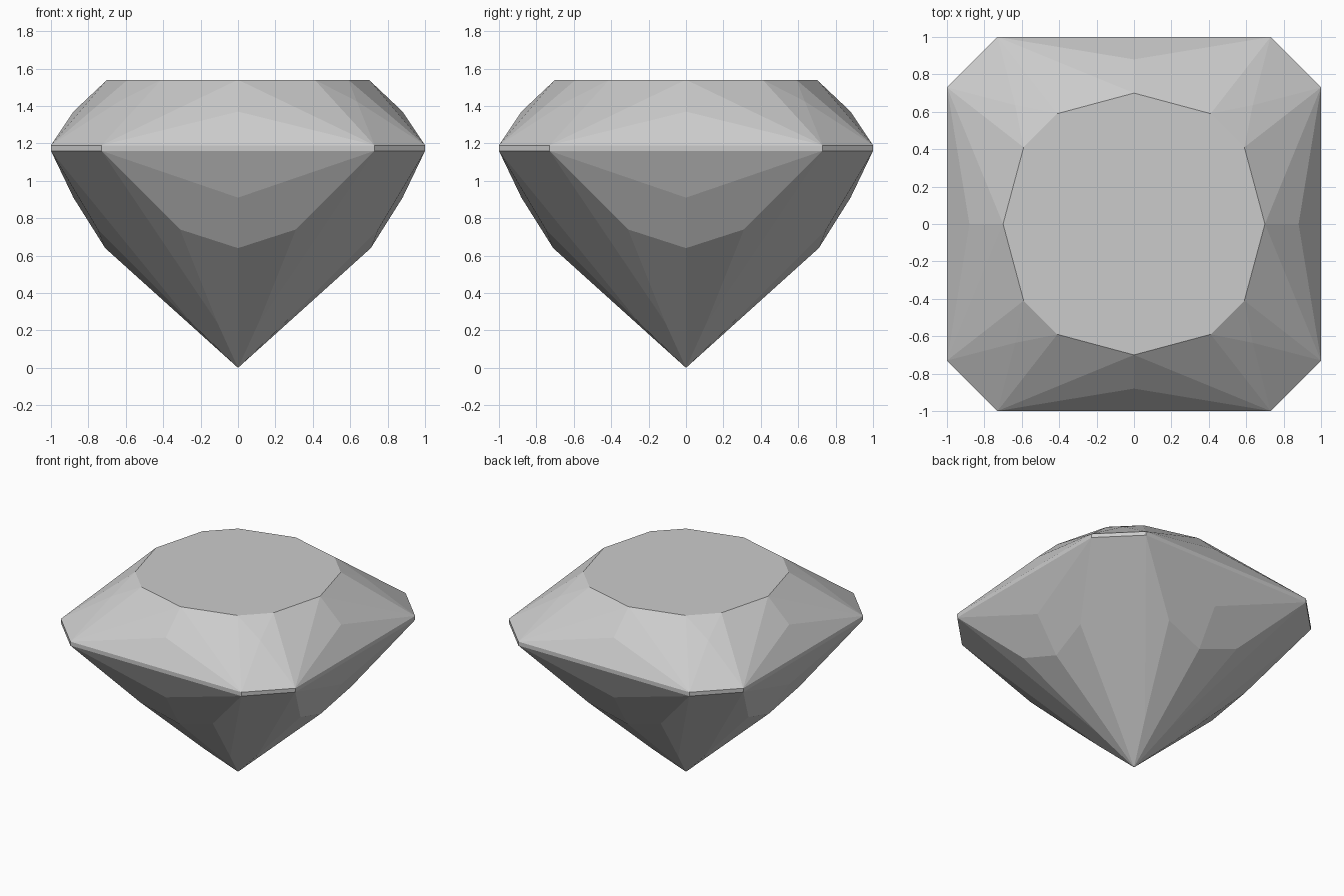
import bpy
import bmesh
import math

cube = bpy.data.objects.get("Cube")
if cube:
    bpy.data.objects.remove(cube, do_unlink=True)

# One grey stone colour
stone = bpy.data.materials.new("stone_grey")
stone.use_nodes = True
grey = (0.6, 0.6, 0.6, 1)
stone.diffuse_color = grey
stone.node_tree.nodes["Principled BSDF"].inputs["Base Color"].default_value = grey

# Heights of the table and of the thin girdle band
TABLE, UPPER, LOWER = 1.54, 1.19, 1.16

# Facet corners of one eighth of the stone, from the front axis to the diagonal
points = {
    "table_mid": (0, 0, TABLE),
    "table_front": (0, -0.70, TABLE),
    "table_side": (0.41, -0.59, TABLE),
    "table_diag": (0.5, -0.5, TABLE),
    "star": (0, -0.88, 1.37),
    "crown_diag": (0.635, -0.635, 1.425),
    "upper_front": (0, -1, UPPER),
    "upper_corner": (0.73, -1, UPPER),
    "upper_diag": (0.865, -0.865, UPPER),
    "lower_front": (0, -1, LOWER),
    "lower_corner": (0.73, -1, LOWER),
    "lower_diag": (0.865, -0.865, LOWER),
    "belly": (0, -0.88, 0.91),
    "keel": (0, -0.71, 0.64),
    "shoulder": (0.31, -0.75, 0.74),
    "tail": (0.11, -0.25, 0.241),
    "tip": (0, 0, 0),
}

facets = [
    # table and crown
    "table_mid table_front table_side table_diag",
    "table_front star upper_corner",
    "star upper_front upper_corner",
    "table_front upper_corner table_side",
    "table_side upper_corner crown_diag",
    "table_side crown_diag table_diag",
    "crown_diag upper_corner upper_diag",
    # girdle
    "upper_front lower_front lower_corner upper_corner",
    "upper_corner lower_corner lower_diag upper_diag",
    # pavilion
    "lower_front belly lower_corner",
    "belly keel shoulder lower_corner",
    "keel tip tail shoulder",
    "lower_corner shoulder tail",
    "lower_corner tail tip lower_diag",
]


def add_eighth(bm, swap, sx, sy):
    """Add the facets, reflected over the diagonal and the two axes."""
    verts = {}
    for name, (x, y, z) in points.items():
        if swap:
            x, y = -y, -x
        verts[name] = bm.verts.new((x * sx, y * sy, z))
    for facet in facets:
        bm.faces.new([verts[n] for n in facet.split()])


bm = bmesh.new()
for swap in (False, True):
    for sx in (1, -1):
        for sy in (1, -1):
            add_eighth(bm, swap, sx, sy)

# Weld the eighths and merge the flat halves into whole facets
bmesh.ops.remove_doubles(bm, verts=bm.verts, dist=0.0005)
bmesh.ops.recalc_face_normals(bm, faces=bm.faces)
bmesh.ops.dissolve_limit(bm, angle_limit=math.radians(0.3),
                         verts=bm.verts, edges=bm.edges)
bmesh.ops.recalc_face_normals(bm, faces=bm.faces)

mesh = bpy.data.meshes.new("cut_gem")
bm.to_mesh(mesh)
bm.free()
mesh.materials.append(stone)
gem = bpy.data.objects.new("cut_gem", mesh)
bpy.context.collection.objects.link(gem)
